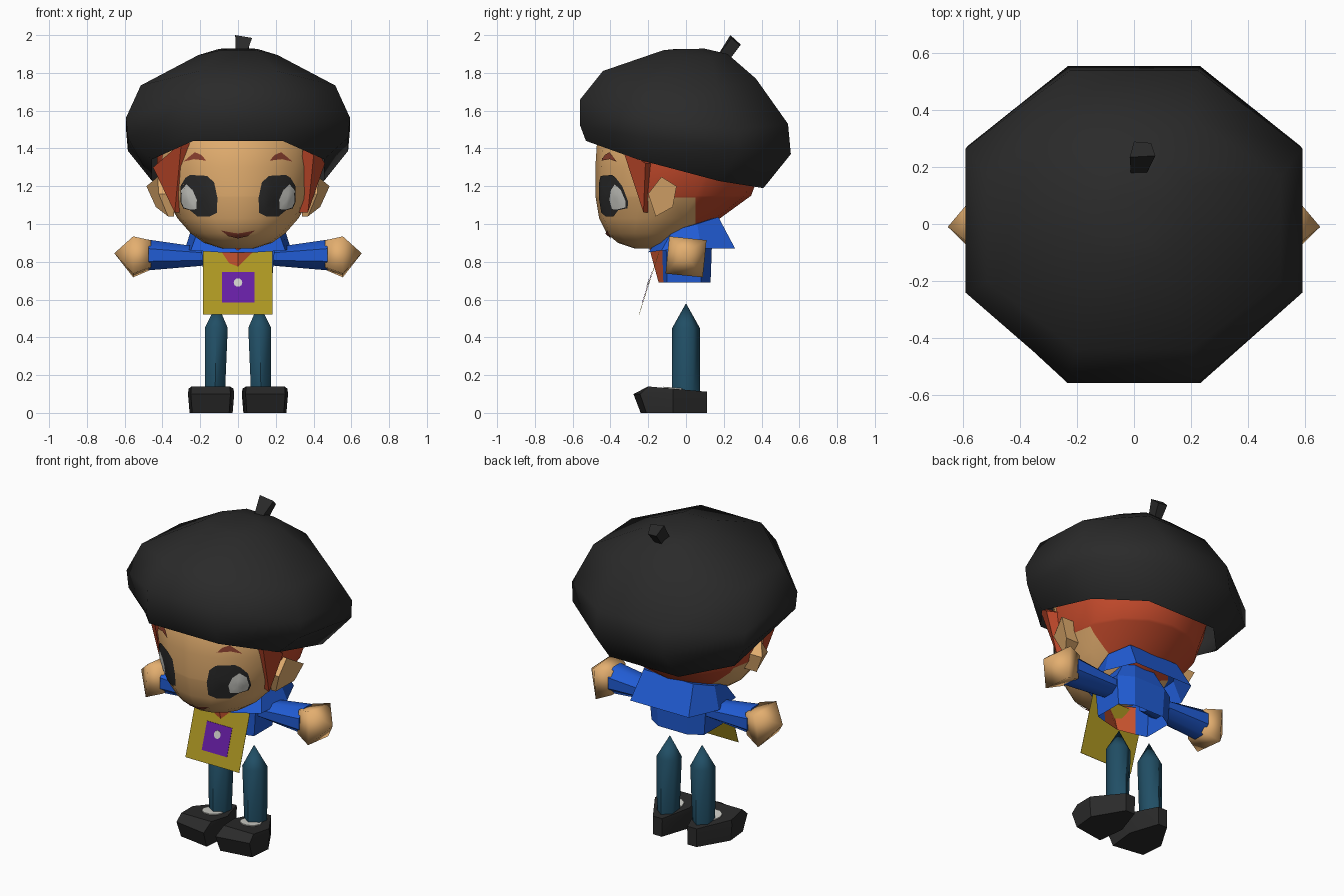
import bpy, bmesh, math
from mathutils import Vector
from mathutils.bvhtree import BVHTree

if "Cube" in bpy.data.objects:
    bpy.data.objects.remove(bpy.data.objects["Cube"])

COLOURS = {
    "charcoal": (0.023, 0.023, 0.023), "skin": (0.77, 0.425, 0.16),
    "blue": (0.015, 0.107, 0.66), "auburn": (0.54, 0.067, 0.024),
    "teal": (0.015, 0.077, 0.13), "mustard": (0.42, 0.31, 0.016),
    "purple": (0.135, 0.013, 0.37), "white": (0.62, 0.62, 0.58),
    "brown": (0.28, 0.055, 0.03), "orange": (0.66, 0.10, 0.032),
}
MATS = {}
for key, c in COLOURS.items():
    MATS[key] = bpy.data.materials.new(key)
    MATS[key].diffuse_color = (*c, 1)


def finish(bm, name, colours, angle=0):
    me = bpy.data.meshes.new(name)
    bm.to_mesh(me)
    bm.free()
    ob = bpy.data.objects.new(name, me)
    bpy.context.collection.objects.link(ob)
    for c in colours:
        me.materials.append(MATS[c])
    if angle:
        bpy.ops.object.select_all(action='DESELECT')
        ob.select_set(True)
        bpy.context.view_layer.objects.active = ob
        bpy.ops.object.shade_smooth_by_angle(angle=math.radians(angle))
    return ob


def loft(rings, cap_start=True, cap_end=True):
    """Skin a list of equal-length point rings; a single point makes a tip."""
    bm = bmesh.new()
    vs = [[bm.verts.new(p) for p in r] for r in rings]
    for a, b in zip(vs, vs[1:]):
        n = max(len(a), len(b))
        for i in range(n):
            j = (i + 1) % n
            if len(b) == 1:
                bm.faces.new((a[i], a[j], b[0]))
            else:
                bm.faces.new((a[i], a[j], b[j], b[i]))
    if cap_start:
        bm.faces.new(vs[0][::-1])
    if cap_end and len(vs[-1]) > 2:
        bm.faces.new(vs[-1])
    bmesh.ops.recalc_face_normals(bm, faces=bm.faces)
    return bm


def ellipse(cx, cy, rx, ry, n, phase=0.0):
    return [(cx + rx * math.cos(phase + math.tau * i / n),
             cy + ry * math.sin(phase + math.tau * i / n)) for i in range(n)]


# head: z, half width, front y, back y
bm = loft([[(x, y, z) for x, y in ellipse(0, (f + b) / 2, w, (b - f) / 2, 16)]
           for z, w, f, b in [
    (0.87, 0.08, -0.27, -0.08), (0.90, 0.18, -0.36, 0.0), (0.95, 0.25, -0.42, 0.06),
    (1.03, 0.32, -0.46, 0.18), (1.15, 0.39, -0.48, 0.345), (1.30, 0.43, -0.48, 0.40),
    (1.45, 0.43, -0.47, 0.40), (1.60, 0.35, -0.38, 0.30)]])
for co, no in [((0, 0.05, 0), (0, 1, 0)), ((0, -0.2, 0), (0, 1, 0)), ((0, 0, 1.14), (0, 0, 1))]:
    bmesh.ops.bisect_plane(bm, geom=bm.verts[:] + bm.edges[:] + bm.faces[:],
                           plane_co=co, plane_no=no)
# hair covers the back and the upper sides
for f in bm.faces:
    c = f.calc_center_median()
    f.material_index = int(c.y > 0.05 or (c.y > -0.2 and c.z > 1.14))
tree = BVHTree.FromBMesh(bm)
finish(bm, "head", ["skin", "auburn"], 50)


def face_plate(name, outline, colour, lift=0.006):
    """Thin patch laid on the front of the head."""
    bm = bmesh.new()
    n = len(outline)
    cx, cz = sum(p[0] for p in outline) / n, sum(p[1] for p in outline) / n

    def vert(x, z):
        hit, no, _, _ = tree.ray_cast(Vector((x, -2, z)), Vector((0, 1, 0)))
        return bm.verts.new(hit + no * lift)
    rings = [[vert(cx + (x - cx) * t, cz + (z - cz) * t) for x, z in outline]
             for t in (1, 0.75, 0.5, 0.25)]
    mid = vert(cx, cz)
    for a, b in zip(rings, rings[1:]):
        for i in range(n):
            j = (i + 1) % n
            bm.faces.new((a[i], a[j], b[j], b[i]))
    for i in range(n):
        bm.faces.new((rings[-1][i], rings[-1][(i + 1) % n], mid))
    for f in bm.faces:
        f.normal_update()
        if f.normal.y > 0:
            f.normal_flip()
    finish(bm, name, [colour], 60)


EYE = [(0.3, 1.2), (0.275, 1.245), (0.25, 1.26), (0.16, 1.255), (0.125, 1.22), (0.108, 1.14),
       (0.11, 1.06), (0.15, 1.04), (0.21, 1.04), (0.25, 1.075), (0.285, 1.085), (0.3, 1.12)]
EYE_WHITE = [(0.293, 1.12), (0.293, 1.18), (0.268, 1.21), (0.235, 1.18), (0.213, 1.13),
             (0.215, 1.08), (0.25, 1.08), (0.28, 1.09)]
BROW = [(0.165, 1.335), (0.23, 1.343), (0.285, 1.33), (0.25, 1.36), (0.225, 1.38), (0.19, 1.365)]
# side locks differ a little: wider on one side, narrow on the other
LOCKS = {-1: [(0.3, -0.4, 1.43), (0.45, -0.22, 1.3), (0.335, -0.27, 1.06)],
         1: [(0.405, -0.34, 1.41), (0.46, -0.215, 1.32), (0.37, -0.225, 1.06)]}
# ear: y, z, outer x
EAR = [(-0.13, 1.25, 0.425), (-0.05, 1.2, 0.485), (-0.07, 1.09, 0.435),
       (-0.16, 1.04, 0.37), (-0.2, 1.16, 0.42)]
SHOE = [(0.085, 0.11), (0.15, 0.11), (0.265, -0.07), (0.25, -0.21), (0.04, -0.24), (0.02, -0.07)]

for s, side in ((1, "left"), (-1, "right")):
    # eyes, highlights, brows
    for part, outline, colour, lift in (("eye_", EYE, "charcoal", 0.006),
                                        ("eye_white_", EYE_WHITE, "white", 0.009),
                                        ("brow_", BROW, "brown", 0.006)):
        face_plate(part + side, [(s * x, z) for x, z in outline], colour, lift)
    # ears
    finish(loft([[(s * 0.34, y, z) for y, z, x in EAR],
                 [(s * x, y, z) for y, z, x in EAR]]), "ear_" + side, ["skin"])
    # side locks of hair
    finish(loft([[(s * (x - 0.06), y + 0.03, z) for x, y, z in LOCKS[s]],
                 [(s * x, y, z) for x, y, z in LOCKS[s]]]), "hair_lock_" + side, ["auburn"])
    # sleeves and hands
    finish(loft([[(s * x, y, z) for y, z in ellipse(0, cz, ry, rz, 8, math.pi / 8)]
                 for x, cz, ry, rz in [(0.1, 0.84, 0.08, 0.052), (0.2, 0.828, 0.083, 0.054),
                                       (0.475, 0.836, 0.09, 0.088)]]),
           "sleeve_" + side, ["blue"], 50)
    finish(loft([[(s * x, y, z) for y, z in ellipse(0, cz, r, r, 4, math.pi / 4 - 0.1)]
                 for x, cz, r in [(0.46, 0.836, 0.1), (0.555, 0.826, 0.14)]]
                + [[(s * 0.655, -0.01, 0.845)]]), "hand_" + side, ["skin"], 89)
    # legs
    finish(loft([[(x, y, z) for x, y in ellipse(s * cx, 0, r, 0.073, 6, math.pi / 6)]
                 for z, cx, r in [(0.08, 0.122, 0.06), (0.45, 0.115, 0.07)]]
                + [[(s * 0.11, 0, 0.58)]]), "leg_" + side, ["teal"], 65)
    # shoes
    finish(loft([[(s * (0.14 + (x - 0.14) * 0.93), y, 0) for x, y in SHOE],
                 [(s * x, y * 1.16 if y < -0.2 else y, 0.1) for x, y in SHOE],
                 [(s * (0.14 + (x - 0.14) * 0.97), max(y, -0.2), 0.122 - 0.09 * max(y, -0.2))
                  for x, y in SHOE]]), "shoe_" + side, ["charcoal"], 30)
    # sock showing at the front of the shoe opening
    finish(loft([[(x, y, z - 0.09 * y) for x, y in ellipse(s * 0.13, -0.06, 0.062, 0.062, 10)]
                 for z in (0.12, 0.128)]), "sock_" + side, ["white"])

# smile
face_plate("mouth", [(-0.088, 0.968), (-0.05, 0.94), (0, 0.928), (0.05, 0.94), (0.088, 0.968),
                     (0.04, 0.958), (0, 0.953), (-0.04, 0.958)], "brown")

# beret: half width, front y/z, back y/z, corner ratio, drop of side corners
rings = []
for w, fy, fz, by, bz, k, drop in [
        (0.455, -0.53, 1.44, 0.41, 1.19, 0.52, 0.025), (0.583, -0.56, 1.52, 0.555, 1.37, 0.4, 0.02),
        (0.593, -0.56, 1.66, 0.54, 1.53, 0.38, 0.06), (0.515, -0.44, 1.81, 0.37, 1.77, 0.4, 0.065),
        (0.21, -0.12, 1.92, 0.22, 1.90, 0.45, 0.02), (0.1, -0.05, 1.927, 0.1, 1.928, 0.45, 0)]:
    cy, h = (fy + by) / 2, (by - fy) / 2
    rings.append([(u * w, cy + v * h, fz + (bz - fz) * (v + 1) / 2 - (drop if abs(u) == 1 else 0))
                  for u, v in [(1, -0.42), (1, 0.5), (k, 1), (-k, 1),
                               (-1, 0.5), (-1, -0.42), (-k, -1), (k, -1)]])
finish(loft(rings, cap_start=False), "beret", ["charcoal"], 60)
finish(loft([[(-0.01, 0.16, 1.88), (0.035, 0.16, 1.88), (0.045, 0.23, 1.87), (0, 0.23, 1.87)],
             [(-0.015, 0.235, 2.0), (0.075, 0.24, 1.985), (0.06, 0.285, 1.945), (0, 0.29, 1.95)]]),
       "beret_stem", ["charcoal"])

# torso with open hem and an orange front that comes to a ridge
plan = [(0, -0.145), (0.11, -0.12), (0.18, -0.1), (0.18, 0.08), (0.1, 0.13),
        (-0.1, 0.13), (-0.18, 0.08), (-0.18, -0.1), (-0.11, -0.12)]
bm = loft([[(x, y, 0.69) for x, y in plan],
           [(x * 1.08, y * 1.05 if x else -0.194, 0.87) for x, y in plan],
           [(x * 0.7, y * 0.7, 0.98) for x, y in plan]], cap_start=False)
for f in bm.faces:
    c = f.calc_center_median()
    f.material_index = int(abs(c.x) < 0.09 and c.y < -0.1 and c.z < 0.87)
finish(bm, "torso", ["blue", "orange"])
# neck
finish(loft([[(x, y, z) for x, y in ellipse(0, -0.02, 0.08, 0.08, 8)] for z in (0.85, 1.0)]),
       "neck", ["skin"], 50)
# wide collar, longer at the back, dipping at the front
low = [(0.1, -0.2, 0.85), (0.25, -0.13, 0.86), (0.28, 0.08, 0.87), (0.2, 0.26, 0.87)]
low += [(-x, y, z) for x, y, z in low[::-1]]
finish(loft([low, [(x * 0.85, y * 0.62 + 0.01, 0.985 + 0.2 * max(y, -0.1)) for x, y, z in low]],
            cap_start=False), "collar", ["blue"], 25)


# tilted bib with badge
def bib_plate(name, outline, front, colour):
    def pt(x, z, d):
        return (x, -0.134 - (0.85 - z) * 0.32 - d, z)
    finish(loft([[pt(x, z, d) for x, z in outline] for d in (front - 0.002, front)]), name, [colour])


def rect(x0, x1, z0, z1):
    return [(x0, z0), (x1, z0), (x1, z1), (x0, z1)]


bib_plate("bib", rect(-0.185, 0.182, 0.52, 0.855), 0.01, "mustard")
bib_plate("badge", rect(-0.085, 0.087, 0.585, 0.745), 0.014, "purple")
bib_plate("badge_dot", ellipse(0, 0.69, 0.023, 0.023, 10), 0.018, "white")

for m in bpy.data.materials:
    if m.users and not m.is_grease_pencil:
        m.use_nodes = True
        m.node_tree.nodes["Principled BSDF"].inputs["Base Color"].default_value = m.diffuse_color
